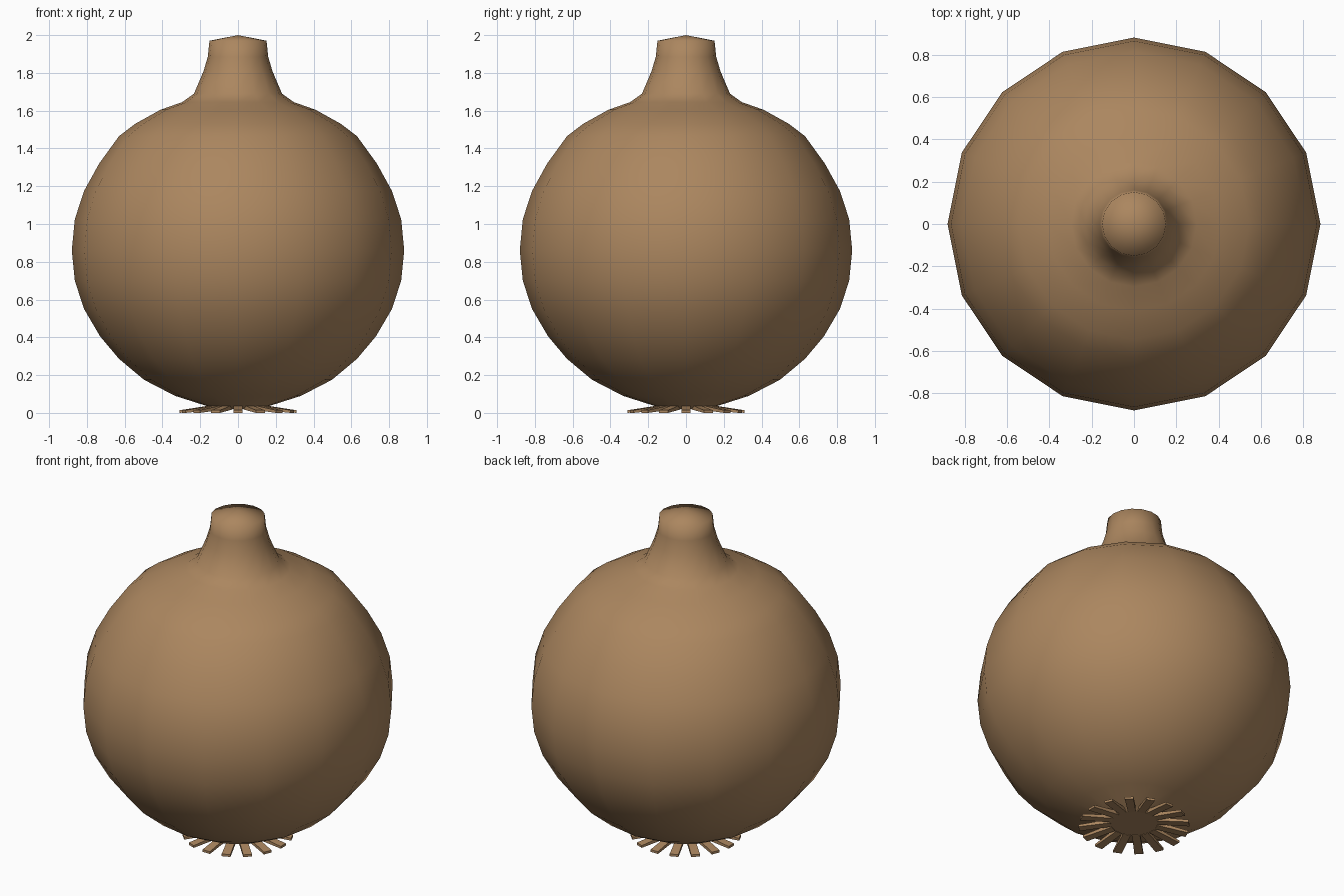
import bpy, bmesh, math

if "Cube" in bpy.data.objects:
    bpy.data.objects.remove(bpy.data.objects["Cube"])

SIDES = 16
brown = bpy.data.materials.new("dry_pod_brown")
brown.diffuse_color = (0.41, 0.24, 0.115, 1)
brown.use_nodes = True
brown.node_tree.nodes["Principled BSDF"].inputs["Base Color"].default_value = brown.diffuse_color


def finish(name, bm, smooth):
    bmesh.ops.recalc_face_normals(bm, faces=bm.faces)
    me = bpy.data.meshes.new(name)
    bm.to_mesh(me)
    bm.free()
    me.materials.append(brown)
    for p in me.polygons:
        p.use_smooth = smooth
    ob = bpy.data.objects.new(name, me)
    bpy.context.collection.objects.link(ob)
    return ob


def polar(r, a, z, side=0.0):
    """Point at radius r along angle a, shifted sideways."""
    return (r * math.cos(a) - side * math.sin(a),
            r * math.sin(a) + side * math.cos(a), z)


# Pod body and stem: one turned profile (radius, height)
profile = [(0.14, 0.02), (0.17, 0.038), (0.333, 0.09), (0.497, 0.175),
           (0.63, 0.286), (0.73, 0.405), (0.815, 0.55), (0.864, 0.70),
           (0.88, 0.86), (0.864, 1.025), (0.815, 1.175), (0.735, 1.32),
           (0.63, 1.465), (0.545, 1.53), (0.41, 1.605), (0.296, 1.645),
           (0.233, 1.69), (0.182, 1.81), (0.16, 1.885), (0.151, 1.97)]
angles = [2 * math.pi * i / SIDES for i in range(SIDES)]
bm = bmesh.new()
rings = [[bm.verts.new(polar(r, a, z)) for a in angles] for r, z in profile]
for lo, hi in zip(rings, rings[1:]):
    for i in range(SIDES):
        j = (i + 1) % SIDES
        bm.faces.new((lo[i], lo[j], hi[j], hi[i]))
tip = bm.verts.new((0, 0, 2.0))
for i in range(SIDES):
    bm.faces.new((rings[-1][i], rings[-1][(i + 1) % SIDES], tip))
base = bm.faces.new(rings[0][::-1])
ob = finish("pod_body", bm, True)
# Flat disc underneath, with a crisp rim
for p in ob.data.polygons:
    if len(p.vertices) == SIDES:
        p.use_smooth = False
for e in ob.data.edges:
    if all(ob.data.vertices[v].co.z < 0.03 for v in e.vertices):
        e.use_edge_sharp = True

# Crown of small tapered teeth around the base
bm = bmesh.new()
for a in angles:
    # sections: radius, half width, bottom z, top z
    secs = []
    for r, w, z0, z1 in ((0.13, 0.022, 0.018, 0.042), (0.31, 0.025, 0.0, 0.014)):
        secs.append([bm.verts.new(polar(r, a, z, s))
                     for s, z in ((-w, z0), (w, z0), (w, z1), (-w, z1))])
    p, q = secs
    bm.faces.new(p)
    bm.faces.new(q[::-1])
    for i in range(4):
        j = (i + 1) % 4
        bm.faces.new((p[i], p[j], q[j], q[i]))
finish("crown_teeth", bm, False)
